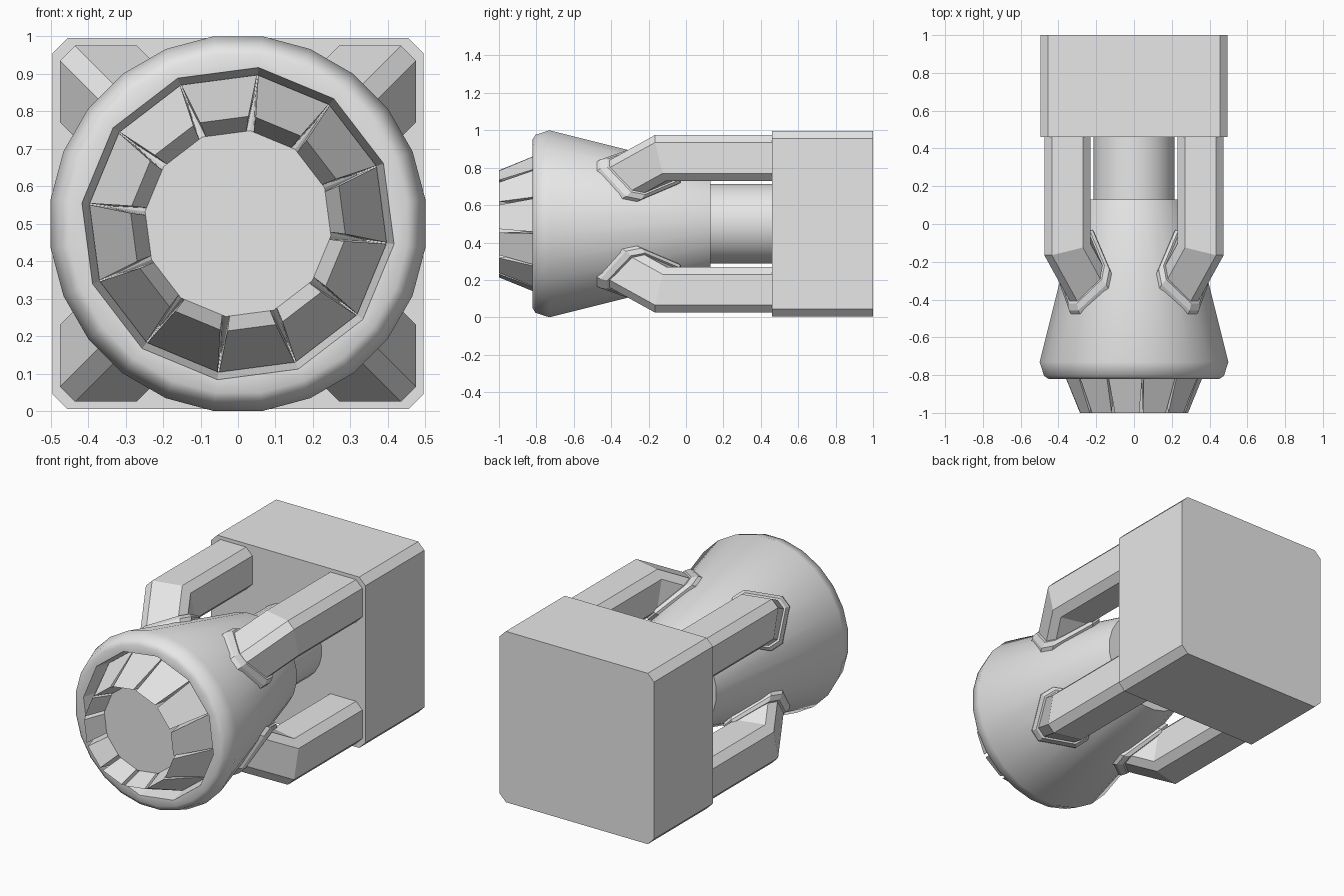
import bpy, bmesh
from math import sin, cos, tan, pi, radians, hypot, sqrt
from mathutils import Vector

if "Cube" in bpy.data.objects:
    bpy.data.objects.remove(bpy.data.objects["Cube"], do_unlink=True)

grey = bpy.data.materials.new("light_grey_metal")
grey.use_nodes = True
grey.diffuse_color = (0.8, 0.8, 0.8, 1)
grey.node_tree.nodes["Principled BSDF"].inputs["Base Color"].default_value = grey.diffuse_color

MID = 0.5                      # height of the engine axis


def loft(name, rings, smooth_bands=()):
    """Skin a list of equal closed rings and cap both ends."""
    bm = bmesh.new()
    loops = [[bm.verts.new((p[0], p[1], p[2] + MID)) for p in r] for r in rings]
    n = len(loops[0])
    for band, (a, b) in enumerate(zip(loops, loops[1:])):
        for i in range(n):
            j = (i + 1) % n
            f = bm.faces.new((a[i], a[j], b[j], b[i]))
            f.smooth = band in smooth_bands
    bm.faces.new(loops[0])
    bm.faces.new(loops[-1])
    bmesh.ops.recalc_face_normals(bm, faces=bm.faces)
    mesh = bpy.data.meshes.new(name)
    bm.to_mesh(mesh)
    bm.free()
    mesh.materials.append(grey)
    obj = bpy.data.objects.new(name, mesh)
    bpy.context.collection.objects.link(obj)
    return obj


def ring(r, y, n=24, start=7.5, odd=1.0):
    """Circle around the y axis; odd scales every second point."""
    out = []
    for i in range(n):
        a = radians(start) + 2 * pi * i / n
        k = r * (odd if i % 2 == 0 else 1.0)
        out.append((k * cos(a), y, k * sin(a)))
    return out


def chamfered(half, cut):
    """Corner points of a square with cut corners."""
    h, c = half, half - cut
    return [(h, -c), (h, c), (c, h), (-c, h), (-h, c), (-h, -c), (-c, -h), (c, -h)]


# Rear block
loft("rear_block", [[(x, y, z) for x, z in chamfered(0.495, 0.04)] for y in (0.46, 1.0)])

# Shaft between block and bell
loft("shaft", [ring(0.215, 0.1), ring(0.215, 0.48)], smooth_bands=[0])

# Bell with a twelve-sided socket in its front
BELL_BACK, BACK_R, SLOPE = 0.13, 0.287, 0.252
# Socket corners sit on the 24-sided ring at 82.5 degrees and every 30 degrees
hole = cos(radians(15))
odd_first = dict(start=7.5, odd=hole)
loft("bell", [
    ring(0.40, -0.72, **odd_first),
    ring(0.42, -0.82, **odd_first),
    ring(0.455, -0.82),
    ring(0.48, -0.805),
    ring(0.504, -0.73),
    ring(BACK_R, BELL_BACK),
], smooth_bands=[1, 2, 3, 4])

# Core disc behind the petals
loft("nozzle_core", [ring(0.35, -0.71, 12, 22.5), ring(0.25, -0.87, 12, 22.5)])

# Nozzle petals: narrow gaps that open towards the tip
for k in range(12):
    a0, a1 = radians(22.5 + 30 * k), radians(52.5 + 30 * k)

    def edge(r, y, gap):
        p, q = Vector((cos(a0), 0, sin(a0))) * r, Vector((cos(a1), 0, sin(a1))) * r
        side = (q - p).normalized() * gap
        p, q = p + side, q - side
        return (p.x, y, p.z), (q.x, y, q.z)

    outer_base, outer_tip = edge(0.40, -0.73, 0.002), edge(0.29, -1.0, 0.01)
    inner_base, inner_tip = edge(0.34, -0.72, 0.002), edge(0.25, -0.87, 0.01)
    loft(f"nozzle_petal_{k + 1}", [
        [outer_base[0], outer_base[1], inner_base[1], inner_base[0]],
        [outer_tip[0], outer_tip[1], inner_tip[1], inner_tip[0]],
    ])

# Four bent struts with collars where they meet the bell
CENTRE, BEND_Y, BEND = 0.3525, -0.115, radians(38)
travel = Vector((-sin(BEND) / sqrt(2), -cos(BEND), -sin(BEND) / sqrt(2)))


def section(scale):
    return [(CENTRE + x * scale, CENTRE + z * scale) for x, z in chamfered(0.1225, 0.04)]


def mitre(x, z):
    """Point of the strut on the plane of its bend."""
    reach = (x + z) / sqrt(2) - CENTRE * sqrt(2)
    return Vector((x, BEND_Y - reach * tan(BEND / 2), z))


def onto_bell(p, offset):
    """Slide a point along the strut until it lies at an offset from the bell."""
    lo, hi = -0.2, 0.5
    for _ in range(30):
        t = (lo + hi) / 2
        q = p + travel * t
        if hypot(q.x, q.z) - BACK_R - SLOPE * (BELL_BACK - q.y) > offset:
            lo = t
        else:
            hi = t
    return p + travel * lo


strut = [
    [Vector((x, 0.48, z)) for x, z in section(1)],
    [mitre(x, z) for x, z in section(1)],
    [onto_bell(mitre(x, z), -0.03) for x, z in section(1)],
]
collar = [[onto_bell(mitre(x, z), off) for x, z in section(s)]
          for s, off in ((1.2, -0.03), (1.2, 0.018), (1.08, 0.034))]

for sx, side in ((1, "left"), (-1, "right")):
    for sz, level in ((1, "upper"), (-1, "lower")):
        for part, rings in (("strut", strut), ("strut_collar", collar)):
            loft(f"{level}_{side}_{part}",
                 [[(p.x * sx, p.y, p.z * sz) for p in r] for r in rings])
